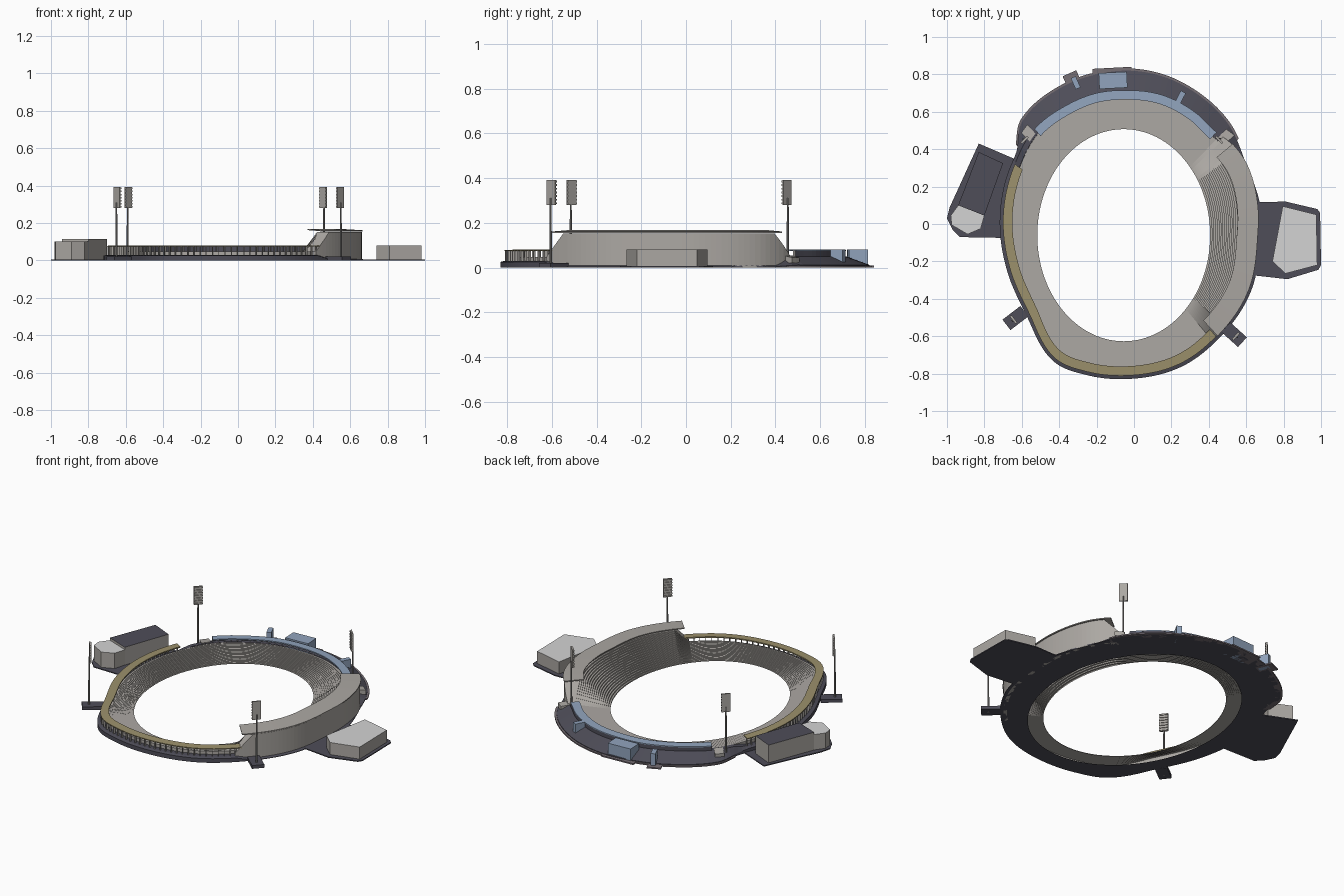
import bpy, bmesh, math
from mathutils import Vector, Matrix

cube = bpy.data.objects.get("Cube")
if cube:
    bpy.data.objects.remove(cube)

CX, CY, SEG = -0.055, -0.06, 180


def material(name, *srgb):
    lin = [((c / 255 + 0.055) / 1.055) ** 2.4 for c in srgb]
    m = bpy.data.materials.new(name)
    m.use_nodes = True
    m.diffuse_color = (*lin, 1)
    m.node_tree.nodes["Principled BSDF"].inputs["Base Color"].default_value = (*lin, 1)
    return m


CONCRETE = material("concrete grey", 172, 168, 163)
ASPHALT = material("dark asphalt", 78, 77, 88)
WHITE = material("pale roof", 212, 212, 212)
TAN = material("tan canopy", 156, 145, 108)
BLUE = material("blue cladding", 145, 164, 189)
MAUVE = material("mauve kerb", 118, 110, 116)
STEEL = material("steel grey", 140, 138, 136)


def finish(name, bm, *mats):
    me = bpy.data.meshes.new(name)
    bm.to_mesh(me)
    bm.free()
    for m in mats:
        me.materials.append(m)
    ob = bpy.data.objects.new(name, me)
    bpy.context.scene.collection.objects.link(ob)
    return ob


# Plan outlines as radius by angle, in degrees around the arena centre
def polar(points):
    return sorted((math.degrees(math.atan2(y - CY, x - CX)) % 360,
                   math.hypot(x - CX, y - CY)) for x, y in points)


def radius(outline, a):
    n = len(outline)
    k = sum(p[0] <= a % 360 for p in outline) - 1
    (a0, r0), (a1, r1), (a2, r2), (a3, r3) = [
        (outline[(k + i) % n][0] + 360 * ((k + i) // n), outline[(k + i) % n][1]) for i in (-1, 0, 1, 2)]
    t = (a % 360 + (360 if k < 0 else 0) - a1 - (360 if k < 0 else 0)) % 360 / (a2 - a1)
    m1 = (r2 - r0) / (a2 - a0) * (a2 - a1)
    m2 = (r3 - r1) / (a3 - a1) * (a2 - a1)
    return ((2 * t**3 - 3 * t**2 + 1) * r1 + (t**3 - 2 * t**2 + t) * m1
            + (3 * t**2 - 2 * t**3) * r2 + (t**3 - t**2) * m2)


RIM = polar([(-.70, 0), (-.66, -.25), (-.56, -.48), (-.42, -.72), (-.25, -.79), (-.02, -.81),
             (.25, -.745), (.45, -.59), (.61, -.35), (.655, -.1), (.66, .08), (.60, .32),
             (.52, .43), (.43, .5), (.33, .595), (.15, .69), (-.05, .715), (-.2, .70),
             (-.37, .63), (-.53, .51), (-.645, .3)])
BACK = polar([(.60, .32), (.5, .54), (.3, .72), (.15, .79), (-.03, .82), (-.2, .80),
              (-.37, .74), (-.6, .545), (-.625, .4)])
EDGE = sorted(BACK + [(a, r + .018) for a, r in RIM if not 28 < a < 143])


def rim(a):
    return radius(RIM, a)


def inner(a):
    c, s = math.cos(math.radians(a)), math.sin(math.radians(a))
    return 1 / math.hypot(c / .462, s / .567)


def window(a, lo, hi, soft):
    """1 inside an angle range, falling to 0 over the soft width."""
    mid = (lo + hi) / 2
    d = abs((a - mid + 180) % 360 - 180) - (hi - lo) / 2
    return min(1, max(0, -d / soft))


def tall(a):
    return window(a, -50, 45, 8)


def bank(a):
    return window(a, 38, 148, 8)


def base_top(a):
    return .03 - .022 * tall(a) + .02 * bank(a)


def crest(a):
    return .048 + .104 * tall(a)


def bowl_edge(a):
    return rim(a) - .035 - .045 * tall(a)


def place(a, r, z):
    a = math.radians(a)
    return CX + r * math.cos(a), CY + r * math.sin(a), z


# Sweep a (radius, height) section round the plan; the section runs outward along its top
def sweep(name, section, mat, lo=0, hi=360, solid=False):
    bm = bmesh.new()
    full = hi - lo == 360
    n = max(2, round((hi - lo) * SEG / 360))
    rows = []
    for i in range(n if full else n + 1):
        a = lo + (hi - lo) * i / n
        rows.append([bm.verts.new(place(a, r, z)) for r, z in section(a)])
    m = len(rows[0])
    for i in range(n):
        p, q = rows[i], rows[(i + 1) % len(rows)]
        for j in range(m if solid else m - 1):
            k = (j + 1) % m
            bm.faces.new((p[j], p[k], q[k], q[j]))
    if solid and not full:
        bm.faces.new(rows[0][::-1])
        bm.faces.new(rows[-1])
    return finish(name, bm, mat)


def prism(name, points, z0, z1, wall, roof):
    bm = bmesh.new()
    low = [bm.verts.new((x, y, z0)) for x, y in points]
    top = [bm.verts.new((x, y, z1)) for x, y in points]
    bm.faces.new(low)
    bm.faces.new(top).material_index = 1
    for i in range(len(low)):
        k = (i + 1) % len(low)
        bm.faces.new((low[i], low[k], top[k], top[i]))
    bmesh.ops.recalc_face_normals(bm, faces=bm.faces)
    return finish(name, bm, wall, roof)


def add_box(bm, size, centre, turn=0):
    mat = Matrix.Translation(centre) @ Matrix.Rotation(math.radians(turn), 4, 'Z') @ Matrix.Diagonal((*size, 1))
    bmesh.ops.create_cube(bm, size=1, matrix=mat)


def box(name, size, centre, turn, mat):
    bm = bmesh.new()
    add_box(bm, size, centre, turn)
    return finish(name, bm, mat)


# Ground slab with the sloping rear embankment
sweep("base_slab", lambda a: [
    (rim(a) - .03, base_top(a)), (rim(a), base_top(a)),
    (radius(EDGE, a), base_top(a) - .005 - .033 * bank(a)),
    (radius(EDGE, a), 0), (inner(a) * 1.17, 0)], ASPHALT)
sweep("rear_kerb", lambda a: [
    (radius(EDGE, a) - .03, .008), (radius(EDGE, a) + .012, .008),
    (radius(EDGE, a) + .012, 0), (radius(EDGE, a) - .03, 0)], MAUVE, 40, 140, True)

# Stepped seating bowl
ROWS = 18


def terraces(a):
    r0, r1, z0, z1 = inner(a), bowl_edge(a), .004, crest(a)
    pts = []
    for i in range(ROWS):
        r = r0 + (r1 - r0) * i / ROWS
        z = z0 + (z1 - z0) * (i + 1) / ROWS
        pts += [(r, z0 + (z1 - z0) * i / ROWS), (r, z)]
    return pts + [(r1 + .004, z1), (r1 + .004, .02)]


sweep("seating_bowl", terraces, CONCRETE)

# Main stand: outer shell and roof
sweep("main_stand_shell", lambda a: [
    (bowl_edge(a), crest(a)), (rim(a), crest(a)), (rim(a), 0), (rim(a) - .02, 0)],
    CONCRETE, -50, 45, True)
sweep("main_stand_roof", lambda a: [
    (rim(a) - .108, .168), (rim(a) + .004, .161), (rim(a) + .004, .155), (rim(a) - .108, .162)],
    CONCRETE, -47, 40, True)


# Low canopies on posts
def canopy(name, lo, hi, mat, count, floor):
    sweep(name, lambda a: [(rim(a) - .05, .080), (rim(a), .078), (rim(a), .073), (rim(a) - .05, .073)],
          mat, lo, hi, True)
    bm = bmesh.new()
    for i in range(count + 1):
        a = lo + (hi - lo) * i / count
        add_box(bm, (.012, .004, .075 - floor), place(a, rim(a) - .008, (.075 + floor) / 2), a)
    finish(name + "_posts", bm, CONCRETE)


canopy("tan_canopy", 147, 313, TAN, 64, .028)
canopy("blue_canopy", 48, 130, BLUE, 30, .045)
sweep("blue_canopy_back_wall", lambda a: [
    (rim(a) - .004, .073), (rim(a) - .001, .073), (rim(a) - .001, .045), (rim(a) - .004, .045)],
    ASPHALT, 48, 130, True)

# Rear entrance ramps at the ends of the embankment
for side, lo in (("left", 42), ("right", 131)):
    sweep(side + "_rear_ramp", lambda a: [
        (rim(a) - .02, .054), (rim(a) + .045, .045), (rim(a) + .045, .02), (rim(a) - .02, .02)],
        CONCRETE, lo, lo + 4, True)

# Rear kiosks, and the kerb bays under them
for name, w, d, x, y, turn in (("rear_entrance", .15, .085, -.112, .768, 3),
                               ("right_rear_kiosk", .028, .065, -.312, .755, 24),
                               ("left_rear_kiosk", .03, .06, .25, .68, -28)):
    box(name, (w, d, .08), (x, y, .04), turn, BLUE)
box("entrance_bay", (.21, .1, .008), (-.115, .785, .004), 3, MAUVE)
box("kiosk_bay", (.08, .1, .008), (-.325, .76, .004), 24, MAUVE)

# Outbuildings on their paved yards
prism("left_yard", [(.6, .115), (.81, .12), (.98, .08), (.995, .06), (1, -.22), (.985, -.245),
                    (.82, -.295), (.6, -.27)], 0, .006, ASPHALT, ASPHALT)
prism("left_hall", [(.795, .095), (.975, .05), (.98, -.22), (.81, -.265), (.74, -.2)],
      .004, .08, CONCRETE, WHITE)
prism("right_yard", [(-.83, .43), (-.62, .34), (-.66, -.075), (-.93, -.07), (-.97, -.03),
                     (-1, .03), (-.985, .09)], 0, .006, ASPHALT, ASPHALT)
prism("right_hall", [(-.83, .385), (-.7, .325), (-.8, .045), (-.94, .1)], .004, .115, CONCRETE, ASPHALT)
prism("right_annexe", [(-.94, .1), (-.8, .045), (-.82, -.025), (-.89, -.055), (-.975, -.005), (-.98, .045)],
      .004, .1, CONCRETE, WHITE)

# Floodlight masts facing the arena
for name, x, y in (("front_right", -.65, -.515), ("front_left", .55, -.605),
                   ("rear_right", -.59, .455), ("rear_left", .46, .455)):
    turn = math.degrees(math.atan2(CY - y, CX - x))
    face = Vector((CX - x, CY - y, 0)).normalized()
    bm = bmesh.new()
    bmesh.ops.create_cone(bm, cap_ends=True, segments=8, radius1=.006, radius2=.004, depth=.31,
                          matrix=Matrix.Translation((x, y, .155)))
    finish(name + "_mast", bm, STEEL)
    bm = bmesh.new()
    add_box(bm, (.008, .05, .112), Vector((x, y, .336)) + face * .005, turn)
    for i in range(7):
        add_box(bm, (.005, .05, .008), Vector((x, y, .287 + i * .0163)) + face * .011, turn)
    finish(name + "_lamp_panel", bm, CONCRETE)
    if y < 0:
        box(name + "_mast_pad", (.12, .07, .02), Vector((x, y, .01)) + face * .02, turn, ASPHALT)
